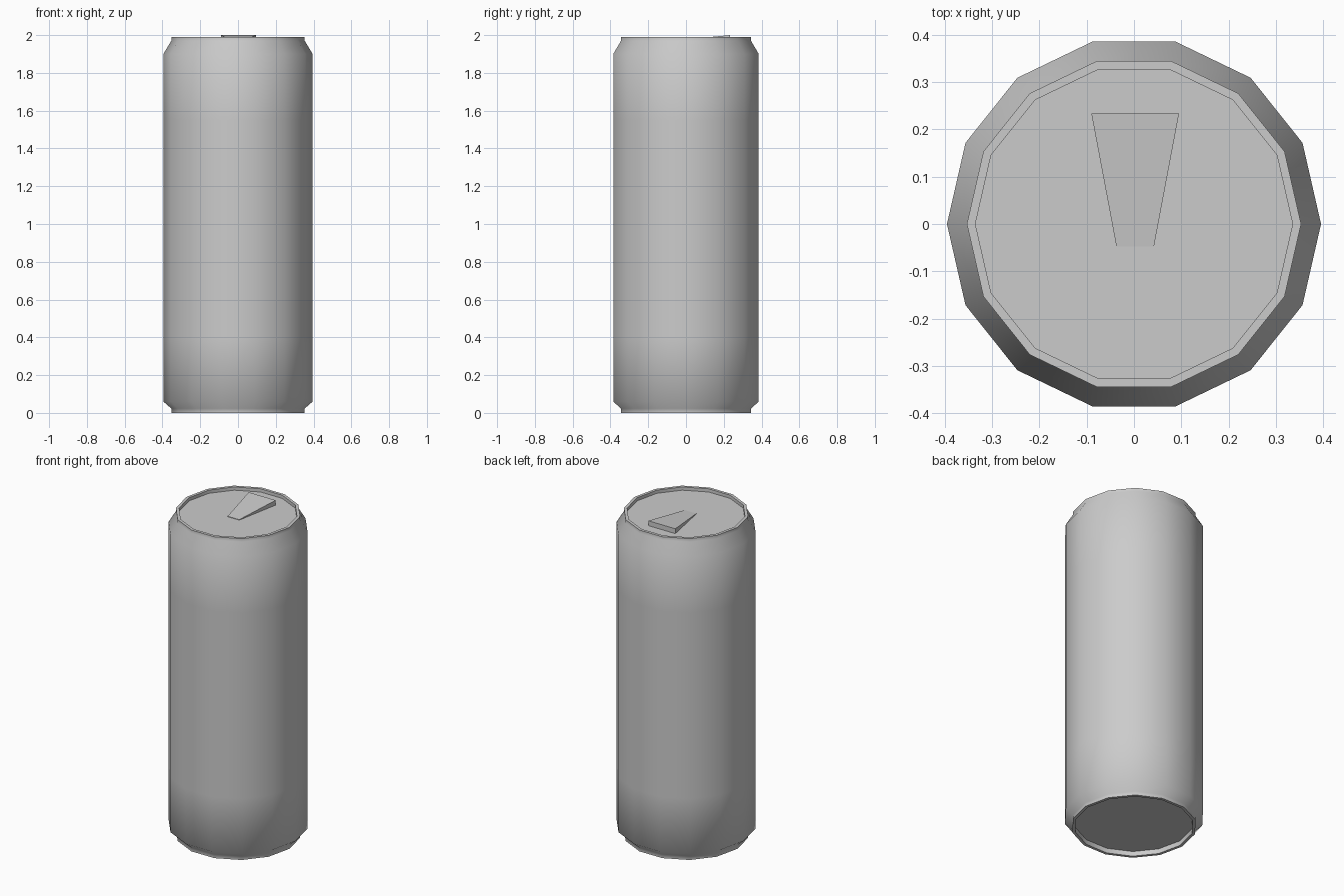
import bpy, bmesh, math

SIDES = 14

cube = bpy.data.objects.get("Cube")
if cube:
    bpy.data.objects.remove(cube)

# One plain metal colour
metal = bpy.data.materials.new("grey_metal")
metal.use_nodes = True
colour = (0.6, 0.6, 0.6, 1)
metal.diffuse_color = colour
metal.node_tree.nodes["Principled BSDF"].inputs["Base Color"].default_value = colour


def add_object(name, bm):
    bmesh.ops.recalc_face_normals(bm, faces=bm.faces)
    mesh = bpy.data.meshes.new(name)
    bm.to_mesh(mesh)
    bm.free()
    mesh.materials.append(metal)
    obj = bpy.data.objects.new(name, mesh)
    bpy.context.collection.objects.link(obj)
    return obj


def turned(name, profile):
    """Closed solid turned around z, capped at both profile ends."""
    bm = bmesh.new()
    rings = []
    for r, z in profile:
        angles = [2 * math.pi * i / SIDES for i in range(SIDES)]
        rings.append([bm.verts.new((r * math.cos(a), r * math.sin(a), z)) for a in angles])
    for low, high in zip(rings, rings[1:]):
        for i in range(SIDES):
            j = (i + 1) % SIDES
            bm.faces.new((low[i], low[j], high[j], high[i]))
    bm.faces.new(rings[0])
    bm.faces.new(rings[-1])
    return add_object(name, bm)


# Can body: recessed base, necked foot, straight wall, shoulder, rim, sunken lid
can = turned("can_body", [
    (0.335, 0.03), (0.335, 0), (0.353, 0), (0.353, 0.023),
    (0.395, 0.06), (0.395, 0.4), (0.395, 1.55), (0.395, 1.9),
    (0.353, 1.97), (0.353, 1.99), (0.335, 1.99), (0.335, 1.97),
])
bpy.context.view_layer.objects.active = can
can.select_set(True)
bpy.ops.object.shade_smooth_by_angle(angle=math.radians(55))

# Pull tab: tapered wedge rising from the lid towards the back
bm = bmesh.new()
outline = [(-0.037, -0.048), (0.042, -0.048), (0.095, 0.233), (-0.09, 0.233)]
bottom = [bm.verts.new((x, y, 1.968)) for x, y in outline]
top = [bm.verts.new((x, y, 2.0 if y > 0 else 1.973)) for x, y in outline]
bm.faces.new(bottom)
bm.faces.new(top)
for i in range(4):
    j = (i + 1) % 4
    bm.faces.new((bottom[i], bottom[j], top[j], top[i]))
add_object("pull_tab", bm)
